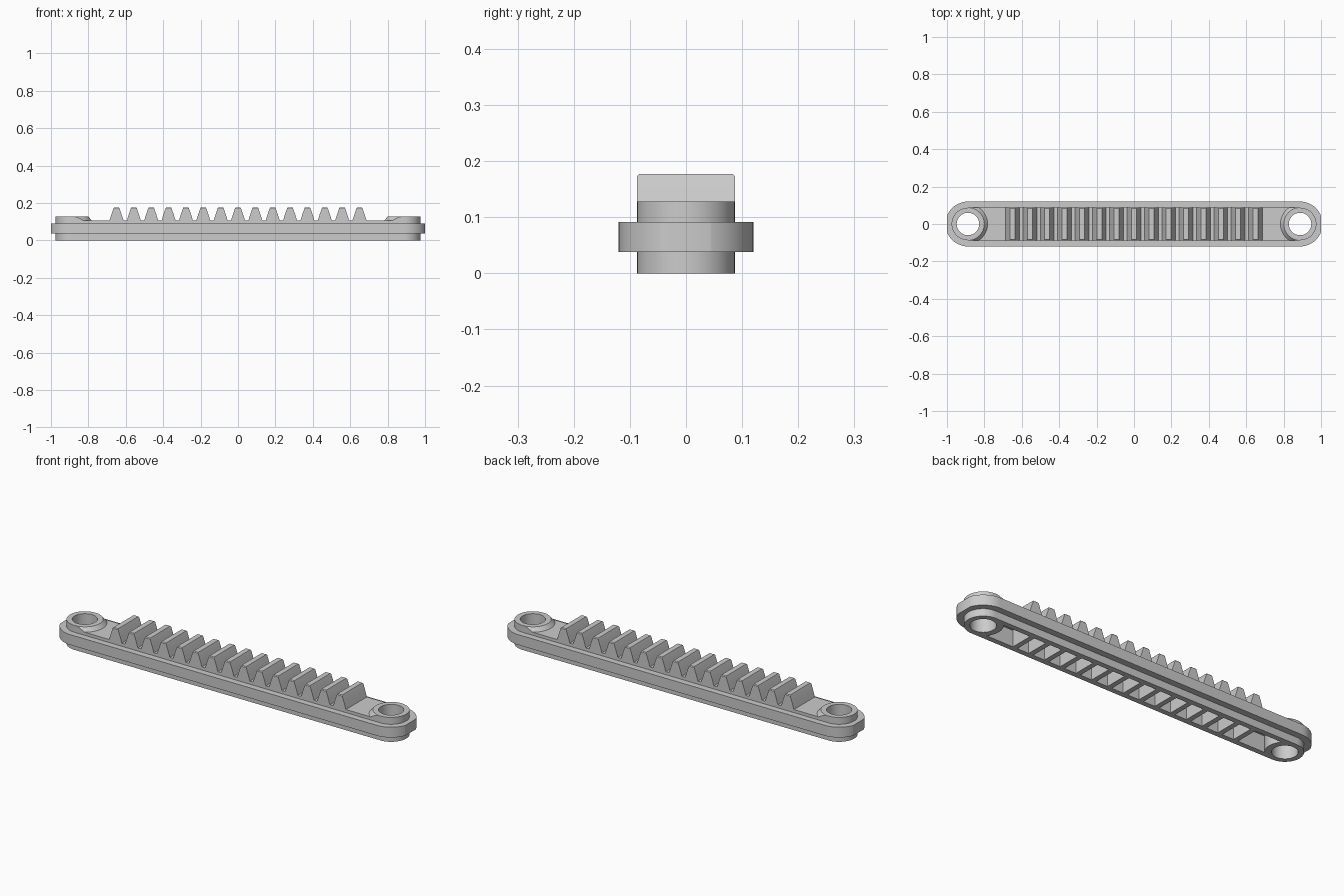
import bpy, bmesh, math

if "Cube" in bpy.data.objects:
    bpy.data.objects.remove(bpy.data.objects["Cube"])

HOLE_X, PITCH, TEETH = 0.888, 0.0928, 15
CORE_R, FLANGE_R = 0.087, 0.12
TOP_Z, BOSS_Z = 0.108, 0.128


def loft(bm, rings, bottom=True):
    """Skin a stack of rings, each a list of (x, y, z), and cap the ends."""
    loops = [[bm.verts.new(p) for p in ring] for ring in rings]
    n = len(loops[0])
    for a, b in zip(loops, loops[1:]):
        for i in range(n):
            bm.faces.new((a[i], a[(i + 1) % n], b[(i + 1) % n], b[i]))
    if bottom:
        bm.faces.new(loops[0][::-1])
    bm.faces.new(loops[-1])


def prism(bm, outline, z0, z1):
    loft(bm, [[(x, y, z) for x, y in outline] for z in (z0, z1)])


def rect(x0, x1, hy):
    return [(x0, -hy), (x1, -hy), (x1, hy), (x0, hy)]


def circle(cx, r, n=64):
    return [(cx + r * math.cos(2 * math.pi * i / n),
             r * math.sin(2 * math.pi * i / n)) for i in range(n)]


def stadium(r, limit=9.0, n=32):
    pts = []
    for side, start in ((1, -math.pi / 2), (-1, math.pi / 2)):
        for i in range(n + 1):
            a = start + math.pi * i / n
            x, y = side * HOLE_X + r * math.cos(a), r * math.sin(a)
            if abs(x) <= limit:
                pts.append((x, y))
            # flat end where the round is trimmed
    if limit < HOLE_X + r:
        y = math.sqrt(r * r - (limit - HOLE_X) ** 2)
        right = [p for p in pts if p[0] > 0]
        left = [p for p in pts if p[0] < 0]
        pts = ([p for p in right if p[1] < 0] + [(limit, -y), (limit, y)]
               + [p for p in right if p[1] > 0]
               + [p for p in left if p[1] > 0] + [(-limit, y), (-limit, -y)]
               + [p for p in left if p[1] < 0])
    return pts


def make(name, bm):
    bmesh.ops.recalc_face_normals(bm, faces=bm.faces)
    me = bpy.data.meshes.new(name)
    bm.to_mesh(me)
    bm.free()
    ob = bpy.data.objects.new(name, me)
    bpy.context.collection.objects.link(ob)
    return ob


def boolean(target, tool, op):
    mod = target.modifiers.new(op.lower(), 'BOOLEAN')
    mod.operation, mod.object, mod.solver = op, tool, 'EXACT'
    bpy.context.view_layer.objects.active = target
    bpy.ops.object.modifier_apply(modifier=mod.name)
    bpy.data.objects.remove(tool)


def smooth(ob):
    bpy.ops.object.select_all(action='DESELECT')
    ob.select_set(True)
    bpy.context.view_layer.objects.active = ob
    bpy.ops.object.shade_smooth_by_angle(angle=math.radians(25))


# Core bar with rounded ends
bm = bmesh.new()
prism(bm, stadium(CORE_R), 0, BOSS_Z)
body = make("rack_body", bm)

# Lowered top between the two end collars, which have conical skirts
bm = bmesh.new()
prism(bm, rect(-HOLE_X, HOLE_X, 0.2), TOP_Z, 0.148)
trough = make("trough_cutter", bm)
bm = bmesh.new()
for s in (-1, 1):
    loft(bm, [[(x, y, z) for x, y in circle(s * HOLE_X, r)]
              for z, r in ((0.088, 0.1225), (0.168, 0.0525))])
boolean(trough, make("skirt_cutter", bm), 'DIFFERENCE')
boolean(body, trough, 'DIFFERENCE')

# Wider flange around the middle
bm = bmesh.new()
prism(bm, stadium(FLANGE_R, 1.0), 0.038, 0.092)
boolean(body, make("flange", bm), 'UNION')

# Underside pockets, leaving a rib below every tooth and a wall at each hole
bm = bmesh.new()
prism(bm, rect(-HOLE_X, HOLE_X, 0.06), -0.05, 0.085)
pockets = make("pocket_cutter", bm)
bm = bmesh.new()
for i in range(TEETH):
    x = (i - (TEETH - 1) / 2) * PITCH
    prism(bm, rect(x - 0.013, x + 0.013, 0.1), -0.1, 0.1)
for s in (-1, 1):
    prism(bm, circle(s * HOLE_X, 0.092), -0.1, 0.1)
boolean(pockets, make("rib_cutter", bm), 'DIFFERENCE')
boolean(body, pockets, 'DIFFERENCE')

# Through holes
bm = bmesh.new()
for s in (-1, 1):
    prism(bm, circle(s * HOLE_X, 0.06), -0.1, 0.3)
boolean(body, make("hole_cutter", bm), 'DIFFERENCE')
smooth(body)

# Row of tapered teeth
bm = bmesh.new()
for i in range(TEETH):
    x = (i - (TEETH - 1) / 2) * PITCH
    loft(bm, [[(px, py, z) for px, py in rect(x - hx, x + hx, hy)]
              for z, hx, hy in ((TOP_Z, 0.037, CORE_R), (0.14, 0.027, CORE_R),
                                (0.173, 0.0155, CORE_R), (0.177, 0.0135, 0.083))],
         bottom=False)
smooth(make("rack_teeth", bm))
